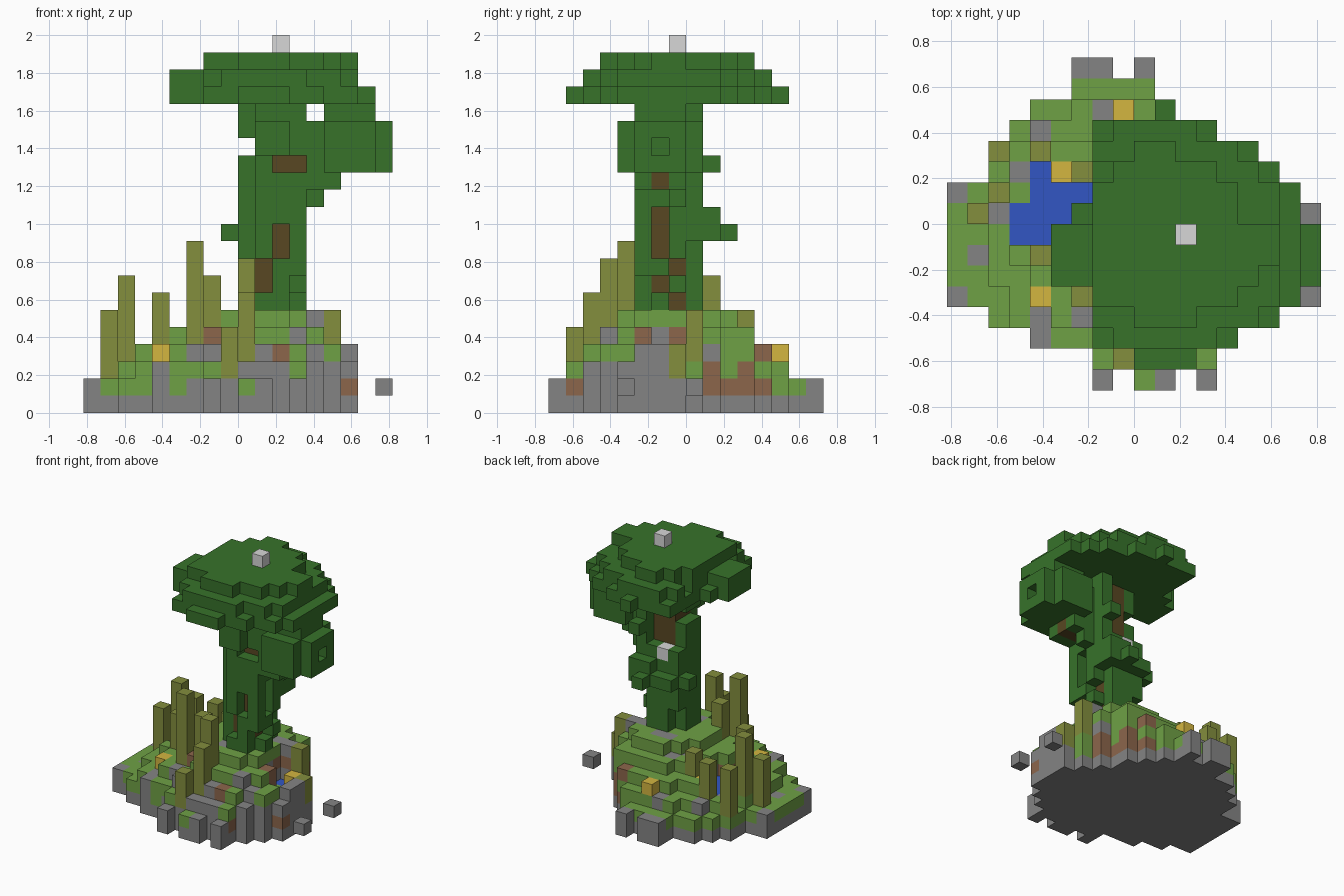
import bpy, bmesh, math, random

random.seed(4)
if "Cube" in bpy.data.objects:
    bpy.data.objects.remove(bpy.data.objects["Cube"], do_unlink=True)

UNIT = 1 / 11          # edge of one block
cells = {}             # block position -> part name


def block(part, xs, ys, zs):
    """Fill a box of blocks; each range is a single index or an inclusive pair."""
    spans = [(s, s) if isinstance(s, int) else s for s in (xs, ys, zs)]
    for i in range(spans[0][0], spans[0][1] + 1):
        for j in range(spans[1][0], spans[1][1] + 1):
            for k in range(spans[2][0], spans[2][1] + 1):
                cells[i, j, k] = part


# Island outline, one span per row from front to back
first = [9, 7, 4, 2, 0, 0, 0, 0, 0, 0, 2, 2, 3, 4, 6, 6]
last = [10, 12, 13, 14, 15, 15, 15, 15, 14, 13, 12, 12, 11, 10, 9, 7]
pond = {(4, 10), (4, 9), (5, 9), (6, 9), (3, 8), (4, 8), (5, 8), (3, 7), (4, 7), (13, 7)}
boulders = {(7, 13), (4, 12), (3, 10), (0, 9), (2, 8), (1, 6), (3, 6), (0, 4),
            (4, 3), (6, 3), (6, 15)}
sand = {(8, 13), (5, 10), (4, 4), (14, 7)}
hollow = {(13, 6), (14, 6), (14, 5)}
low = {(8, 1), (15, 7)}
height = {}


def ground_height(i, j):
    """Hill rising toward the tree, steeper on the left side."""
    if (i, j) in sand:
        return 4
    if (i, j) in pond | hollow:
        return 3
    if (i, j) in low:
        return 2
    dx = (i - 10.5) * (.75 if i < 10.5 else 1.15)
    return max(2, min(6, round(8.1 - .8 * math.hypot(dx, j - 7))))


# Island: rock floor, mixed earth, turf on top
for j in range(16):
    for i in range(first[j], last[j] + 1):
        h = height[i, j] = ground_height(i, j)
        for k in range(h):
            r = random.random()
            if k == 0 or j == 0:
                part = "rock"
            elif k == h - 1:
                part = "rock" if r < .1 and i > 6 and j < 13 else "grass"
            elif j >= 9 and i >= last[j] - 1 and k < 3:
                part = "soil" if r < .8 else "grass"
            else:
                part = "rock" if r < .4 else "grass" if r < .85 else "soil"
            cells[i, j, k] = part
        for part, spots in (("water", pond), ("sand", sand), ("rock", boulders)):
            if (i, j) in spots:
                cells[i, j, h - 1] = part

# Rock and soil outcrops on the front and right slopes, one string per level
earth = {"g": "grass", "r": "rock", "s": "soil"}
front_slope = ["rgggrgrgrgrrsrrsg",
               ".rggrggg.rrrgrrr",
               "...g.g.r.rrsgrg.",
               ".....g.sg.ggrg..",
               ".......gg.gggr.."]
right_slope = ["rggsgrrrgssssggr",
               ".ggrgrrrgsgsggg.",
               "..rrgrrr.rggs...",
               "..ggssrs.gggr...",
               "....grgg........"]


def paint(line, letter):
    """Colour the first block met along a line if it is plain ground."""
    for pos in line:
        if pos in cells:
            if letter in earth and cells[pos] in earth.values():
                cells[pos] = earth[letter]
            return


for level in range(5):
    for n in range(16):
        paint([(n, j, level + 1) for j in range(16)], front_slope[level][n])
        paint([(i, n, level + 1) for i in range(17, -1, -1)], right_slope[level][n])

# Rim rocks and loose stones beside the island
block("rock", 7, 0, (0, 1))
block("rock", 12, 0, (0, 1))
block("rock", 9, 15, (0, 1))
for j in (4, 8):
    block("loose_stones", 17, j, 1)

# Reeds: position and top level
for i, j, top in ((2, 11, 6), (4, 11, 6), (6, 10, 6), (2, 9, 8), (1, 8, 6),
                  (4, 6, 7), (8, 1, 5), (6, 4, 10), (7, 5, 8), (9, 2, 7), (9, 3, 9),
                  (14, 8, 6), (15, 7, 4)):
    block("reeds", i, j, (min(height[i, j], 3), top - 1))

# Trunk wrapped in leaves, with cut corners
for k in range(6, 18):
    block("leaves", (9, 12), (5, 8), k)
    del cells[9, 5, k]
    if k < 10:
        del cells[12, 8, k]
    if k < 8:
        del cells[12, 5, k], cells[9, 8, k]
block("trunk", (10, 11), (6, 7), (6, 17))

# Gaps in the leaves that show the wood
block("trunk", 12, 6, 14)
gaps = [(11, 5, 9), (11, 5, 10), (10, 5, 7), (10, 5, 8), (11, 5, 14), (12, 5, 14),
        (12, 7, 6), (12, 6, 7), (12, 7, 8), (12, 6, 9), (12, 6, 10), (12, 6, 11)]
gaps += [(i, 8, k) for i in (9, 10, 11) for k in range(13, 18)]
gaps += [(9, j, 15) for j in range(5, 9)]
for g in gaps:
    cells.pop(g, None)

# Leaf tufts on the trunk
block("leaves", 8, 8, 10)
block("leaves", (9, 12), 9, 10)
block("leaves", (11, 12), 9, 11)
block("leaves", 11, 10, 10)
block("leaves", 12, 9, 14)
block("leaves", (10, 11), 4, (15, 16))
block("pale_stone", 10, 8, 12)

# Side branch carrying a round leaf ball with a dimple
block("leaves", 13, 7, 12)
block("leaves", (13, 14), (5, 7), 13)
block("trunk", (13, 14), 6, 13)
for i in range(13, 18):
    for j in range(4, 9):
        for k in range(14, 18):
            if math.dist((i, j, k), (15, 6, 15)) < 2.5:
                cells[i, j, k] = "leaves"
del cells[17, 6, 15]

# Crown: a wide ragged layer, a narrower one, and a small cap with a stone
crown_first = [9, 7, 7, 7, 5, 5, 5, 6, 7, 7, 7, 7, 10]
crown_last = [11, 13, 15, 16, 16, 16, 16, 16, 16, 15, 14, 12, 10]
for row, (a, b) in enumerate(zip(crown_first, crown_last)):
    block("leaves", (a, b), row + 1, 18)
    if 0 < row < 12:
        block("leaves", (a + row % 2 if row != 5 else a, b - 1), row + 1, 19)
cap_first = [9, 7, 7, 7, 7, 7, 7, 8, 9]
cap_last = [11, 13, 14, 15, 15, 13, 13, 12, 10]
for row, span in enumerate(zip(cap_first, cap_last)):
    block("leaves", span, row + 3, 20)
block("trunk", (10, 11), (6, 7), 18)
block("pale_stone", 11, 7, 21)

# Flat colours, given as display values and turned linear
colours = {
    "rock": ("grey rock", (132, 132, 132)),
    "loose_stones": ("grey rock", (132, 132, 132)),
    "grass": ("grass green", (111, 161, 69)),
    "soil": ("brown soil", (140, 102, 75)),
    "water": ("blue water", (50, 86, 196)),
    "sand": ("yellow sand", (212, 182, 64)),
    "reeds": ("olive reed", (131, 142, 61)),
    "trunk": ("dark wood", (88, 71, 34)),
    "leaves": ("dark leaf green", (55, 114, 42)),
    "pale_stone": ("pale stone", (215, 215, 215)),
}


def material(name, rgb):
    if name in bpy.data.materials:
        return bpy.data.materials[name]
    mat = bpy.data.materials.new(name)
    mat.use_nodes = True
    colour = [((c / 255 + .055) / 1.055) ** 2.4 for c in rgb] + [1]
    mat.diffuse_color = colour
    mat.node_tree.nodes["Principled BSDF"].inputs["Base Color"].default_value = colour
    return mat


def build(part):
    """Make one object from the exposed sides of a part's blocks."""
    bm = bmesh.new()
    corners = {}

    def vert(p):
        if p not in corners:
            corners[p] = bm.verts.new(((p[0] - 9) * UNIT, (p[1] - 8) * UNIT, p[2] * UNIT))
        return corners[p]

    for pos in [p for p, name in cells.items() if name == part]:
        for axis in range(3):
            u, v = (axis + 1) % 3, (axis + 2) % 3
            for side in (0, 1):
                beyond = list(pos)
                beyond[axis] += 2 * side - 1
                if tuple(beyond) in cells:
                    continue
                quad = []
                for du, dv in ((0, 0), (1, 0), (1, 1), (0, 1)):
                    p = list(pos)
                    p[axis] += side
                    p[u] += du
                    p[v] += dv
                    quad.append(vert(tuple(p)))
                bm.faces.new(quad if side else quad[::-1])
    mesh = bpy.data.meshes.new(part)
    bm.to_mesh(mesh)
    bm.free()
    mesh.materials.append(material(*colours[part]))
    bpy.context.collection.objects.link(bpy.data.objects.new(part, mesh))


for part in colours:
    build(part)
